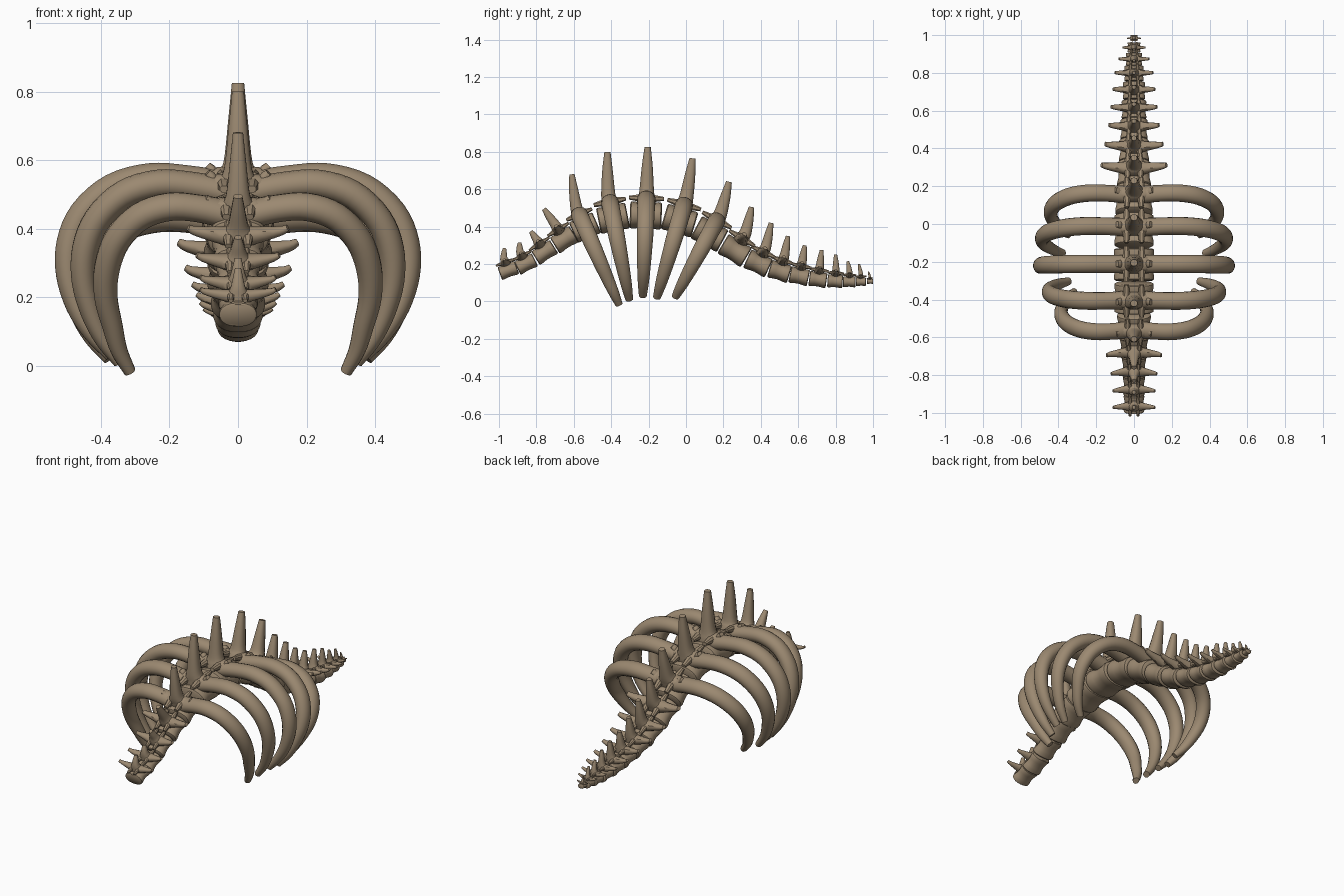
import bpy, bmesh, math
from mathutils import Vector

if "Cube" in bpy.data.objects:
    bpy.data.objects.remove(bpy.data.objects["Cube"])

bone = bpy.data.materials.new("bone brown")
bone.diffuse_color = (0.33, 0.25, 0.165, 1)
bone.use_nodes = True
bone.node_tree.nodes["Principled BSDF"].inputs["Base Color"].default_value = bone.diffuse_color

# vertebra: centre y, centre z, half width, spine tip y, spine tip z, side process reach
VERTS = [
    (-.95, .165, .055, -.97, .285, .11), (-.855, .20, .058, -.89, .315, .11),
    (-.755, .262, .064, -.83, .375, .12), (-.65, .33, .075, -.76, .495, .145),
    (-.54, .395, .09, -.61, .68, .095), (-.39, .445, .105, -.42, .80, .09),
    (-.215, .46, .108, -.205, .825, .09), (-.035, .432, .105, .035, .765, .09),
    (.125, .36, .10, .23, .64, .10), (.26, .272, .09, .35, .505, .172),
    (.385, .203, .08, .455, .42, .152), (.50, .16, .072, .545, .35, .132),
    (.605, .135, .066, .635, .30, .12), (.705, .117, .06, .725, .275, .11),
    (.797, .108, .052, .80, .25, .10), (.873, .105, .043, .865, .215, .08),
    (.935, .105, .034, .925, .20, .06), (.984, .107, .02, .975, .16, .035)]
# ribs: vertebra index -> outer reach, drop, tip reach
RIBS = {4: (.385, .52, .315), 5: (.45, .525, .345), 6: (.495, .515, .37),
        7: (.485, .51, .375), 8: (.44, .46, .345)}


def smooth(pts, n):
    """Catmull-Rom curve through points of any dimension."""
    p = [Vector(q) for q in pts]
    p = [2 * p[0] - p[1]] + p + [2 * p[-1] - p[-2]]
    out = []
    for i in range(1, len(p) - 2):
        a, b, c, d = p[i - 1:i + 3]
        for k in range(n):
            t = k / n
            out.append(.5 * (2 * b + (c - a) * t + (2 * a - 5 * b + 4 * c - d) * t * t
                             + (3 * b - a - 3 * c + d) * t ** 3))
    return out + [p[-2]]


def loft(bm, path, sizes, side, sides=14, power=1.0):
    """Capped tube; sizes are (half along side, half across)."""
    rings = []
    for i, c in enumerate(path):
        t = (path[min(i + 1, len(path) - 1)] - path[max(i - 1, 0)]).normalized()
        u = (side - t * side.dot(t)).normalized()
        v = t.cross(u)
        ring = []
        for k in range(sides):
            a = 2 * math.pi * (k + .5) / sides
            ca, sa = math.cos(a), math.sin(a)
            ca = math.copysign(abs(ca) ** power, ca)
            sa = math.copysign(abs(sa) ** power, sa)
            ring.append(bm.verts.new(c + u * ca * sizes[i][0] + v * sa * sizes[i][1]))
        rings.append(ring)
    for r0, r1 in zip(rings, rings[1:]):
        for k in range(sides):
            j = (k + 1) % sides
            bm.faces.new((r0[k], r0[j], r1[j], r1[k]))
    bm.faces.new(rings[0][::-1])
    bm.faces.new(rings[-1])


def finish(bm, name):
    bmesh.ops.recalc_face_normals(bm, faces=bm.faces)
    me = bpy.data.meshes.new(name)
    bm.to_mesh(me)
    bm.free()
    ob = bpy.data.objects.new(name, me)
    bpy.context.collection.objects.link(ob)
    me.materials.append(bone)
    bpy.ops.object.select_all(action='DESELECT')
    ob.select_set(True)
    bpy.context.view_layer.objects.active = ob
    bpy.ops.object.shade_smooth_by_angle(angle=math.radians(40))


X = Vector((1, 0, 0))
centres = [Vector((0, v[0], v[1])) for v in VERTS]
for i, (y, z, r, ty, tz, reach) in enumerate(VERTS):
    c = centres[i]
    before, after = centres[max(i - 1, 0)], centres[min(i + 1, len(VERTS) - 1)]
    T = (after - before).normalized()
    N = X.cross(T)
    gap = (after - before).length / (2 if 0 < i < len(VERTS) - 1 else 1)
    half = min(gap * .48, .095)
    if i == len(VERTS) - 1:
        half = .016

    # spool-shaped body
    bm = bmesh.new()
    prof = [(-1, .88), (-.93, .98), (-.75, 1), (-.35, .93), (0, .9),
            (.35, .93), (.75, 1), (.93, .98), (1, .88)]
    loft(bm, [c + T * half * a for a, _ in prof],
         [(r * b, r * .68 * b) for _, b in prof], X, 24, .9)
    finish(bm, f"vertebra_body_{i + 1}")

    # neural arch and upright spine
    bm = bmesh.new()
    base, top = c + N * r * .45, c + N * r * 1.25
    tip = Vector((0, ty, tz))
    mid = top.lerp(tip, .5) + N * (tip - top).length * .04
    path = smooth([base, c + N * r * .85, top, mid, tip], 4)
    size = smooth([(r * .62, half * .62), (r * .6, half * .55), (r * .4, r * .37),
                   (r * .27, r * .28), (r * .17, r * .16)], 4)
    loft(bm, path, size, X, 12, .8)
    finish(bm, f"neural_spine_{i + 1}")

    # paired side processes and small joint facets
    bm = bmesh.new()
    for s in (-1, 1):
        pts = [c + X * s * a + N * b for a, b in
               ((r * .2, r * .75), (r * .75, r * .82), (reach * .85, r * 1.0), (reach, r * 1.15))]
        loft(bm, smooth(pts, 3),
             smooth([(half * .6, r * .38), (half * .42, r * .3),
                     (r * .2, r * .17), (r * .15, r * .11)], 3), T, 10, .8)
        loft(bm, [c + X * s * r * .38 + N * r * .85 + T * half * a for a in (-1.1, -.4, .4, 1.1)],
             [(r * .13, r * .1), (r * .2, r * .2), (r * .2, r * .2), (r * .13, r * .1)], X, 8, .8)
    finish(bm, f"side_processes_{i + 1}")

    # paired ribs lying in the plane across the spine
    if i in RIBS:
        w, drop, tipx = RIBS[i]
        v0 = r * .78
        shape = [(.06, -.04), (.3, .0), (.52, .01), (.74, -.05), (.91, -.19),
                 (.99, -.36), (1, -.54), (.95, -.72)]
        pts = [(w * a, v0 + drop * b) for a, b in shape]
        pts += [(w * .45 + tipx * .55, v0 - drop * .87), (tipx, v0 - drop)]
        rad = [.048, .045, .046, .046, .045, .043, .039, .034, .028, .02]
        bm = bmesh.new()
        for s in (-1, 1):
            path = smooth([c + X * s * a + N * b for a, b in pts], 4)
            k = .8 + .2 * w / .495
            loft(bm, path, smooth([(q * k * 1.05, q * k * .92) for q in rad], 4), T, 16)
        finish(bm, f"rib_pair_{i + 1}")
